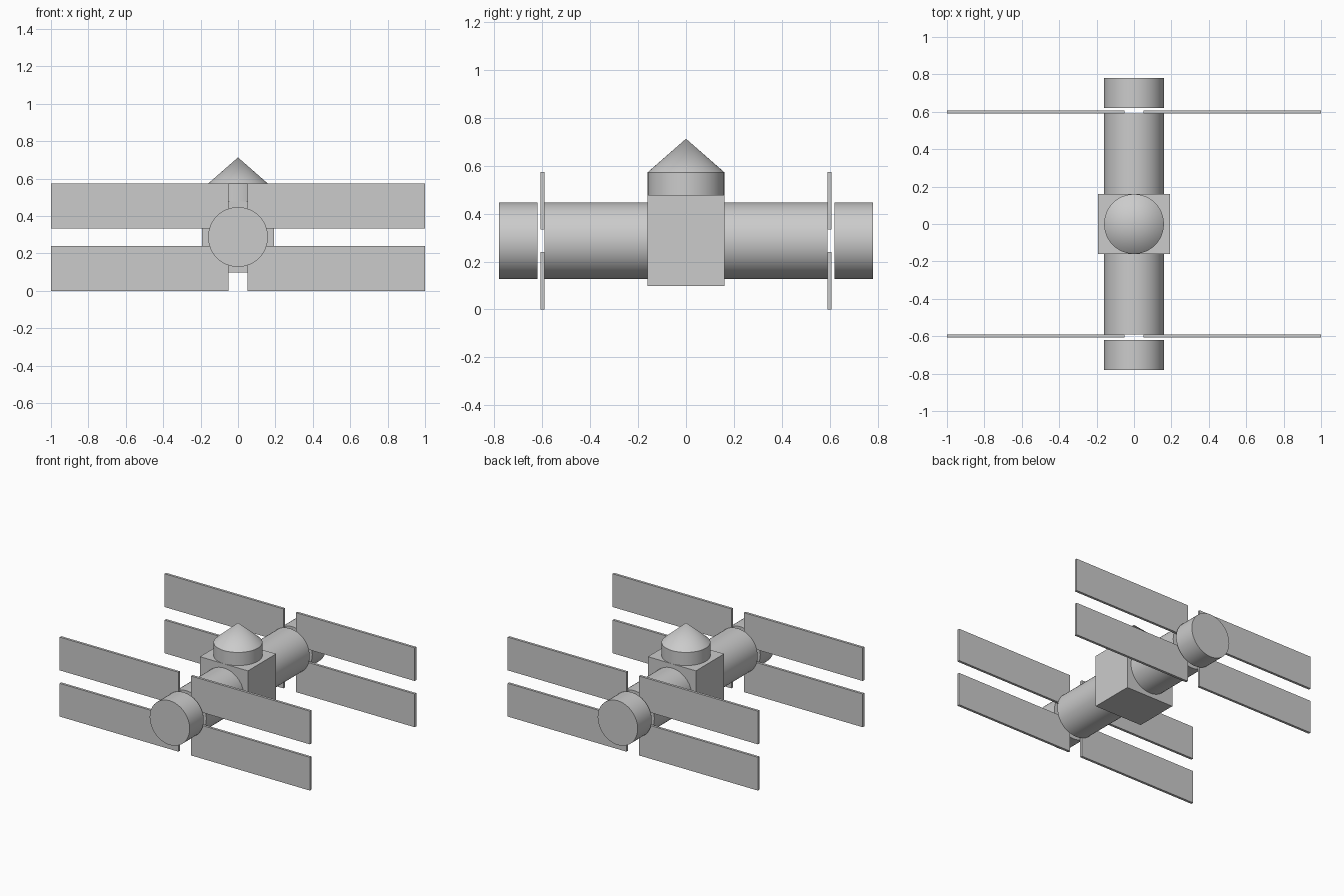
import bpy
from math import radians

if "Cube" in bpy.data.objects:
    bpy.data.objects.remove(bpy.data.objects["Cube"])

R = 0.16      # hull radius
AXIS_Z = 0.2875


def box(name, x, y, z):
    """Box from (min, max) ranges."""
    lo, hi = zip(x, y, z)
    bpy.ops.mesh.primitive_cube_add(size=1, location=[(a + b) / 2 for a, b in zip(lo, hi)])
    ob = bpy.context.object
    ob.name = name
    ob.scale = [b - a for a, b in zip(lo, hi)]
    bpy.ops.object.transform_apply(location=False, rotation=False, scale=True)
    return ob


def round_part(name, location, depth, top=R, along_y=False):
    """Cylinder, or cone when top is 0."""
    bpy.ops.mesh.primitive_cone_add(vertices=48, radius1=R, radius2=top, depth=depth,
                                    location=location,
                                    rotation=(radians(90) if along_y else 0, 0, 0))
    ob = bpy.context.object
    ob.name = name
    bpy.ops.object.shade_smooth_by_angle(angle=radians(30))
    return ob


# Central block with docking turret and pointed roof
box("central_block", (-0.192, 0.192), (-0.161, 0.161), (0.098, 0.478))
round_part("turret", (0, 0, 0.525), 0.096)
round_part("turret_roof", (0, 0, 0.643), 0.14, top=0)

for side, s in (("front", -1), ("back", 1)):
    # Hull tube and separate end module
    round_part(side + "_hull_tube", (0, s * 0.345, AXIS_Z), 0.49, along_y=True)
    round_part(side + "_end_module", (0, s * 0.70, AXIS_Z), 0.16, along_y=True)
    # Four solar panels at each end
    for hand, h in (("left", -1), ("right", 1)):
        for level, z in (("lower", (0, 0.24)), ("upper", (0.334, 0.574))):
            box(f"{side}_{hand}_{level}_solar_panel", sorted((h * 0.05, h * 1.0)),
                sorted((s * 0.59, s * 0.608)), z)
